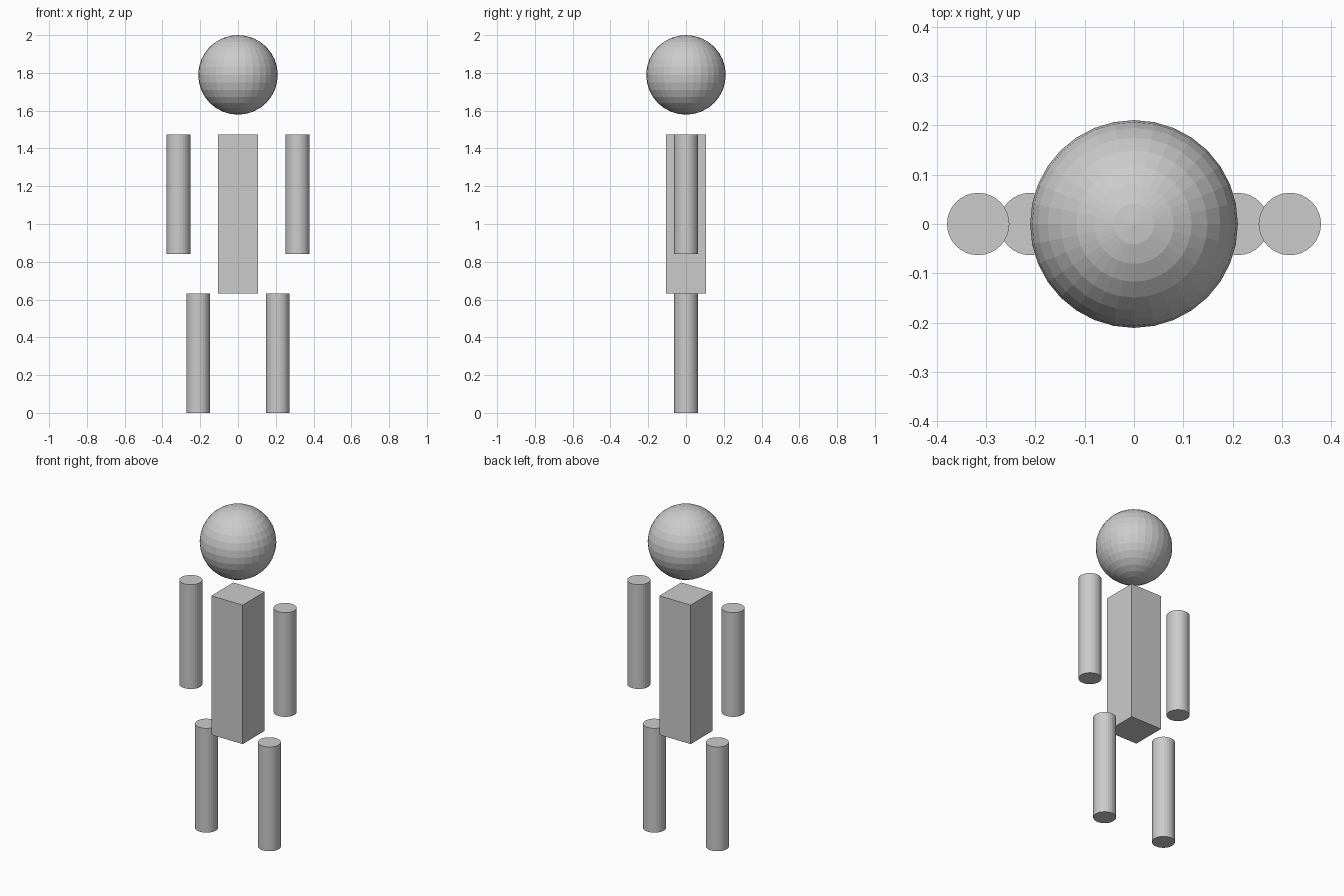
import bpy

if "Cube" in bpy.data.objects:
    bpy.data.objects.remove(bpy.data.objects["Cube"])

U = 2 / 9.5  # the figure is 9.5 modules tall


def limb(name, x, z_bottom):
    bpy.ops.mesh.primitive_cylinder_add(
        vertices=32, radius=0.3 * U, depth=3 * U,
        location=(x * U, 0, (z_bottom + 1.5) * U))
    bpy.context.object.name = name


# Head
bpy.ops.mesh.primitive_uv_sphere_add(
    segments=32, ring_count=16, radius=U, location=(0, 0, 8.5 * U))
bpy.context.object.name = "head"

# Torso
bpy.ops.mesh.primitive_cube_add(size=1, location=(0, 0, 5 * U))
torso = bpy.context.object
torso.name = "torso"
torso.scale = (U, U, 4 * U)
bpy.ops.object.transform_apply(location=False, rotation=False, scale=True)

# Arms and legs
for side, label in ((-1, "right"), (1, "left")):
    limb(label + "_arm", side * 1.5, 4)
    limb(label + "_leg", side * 1.0, 0)
